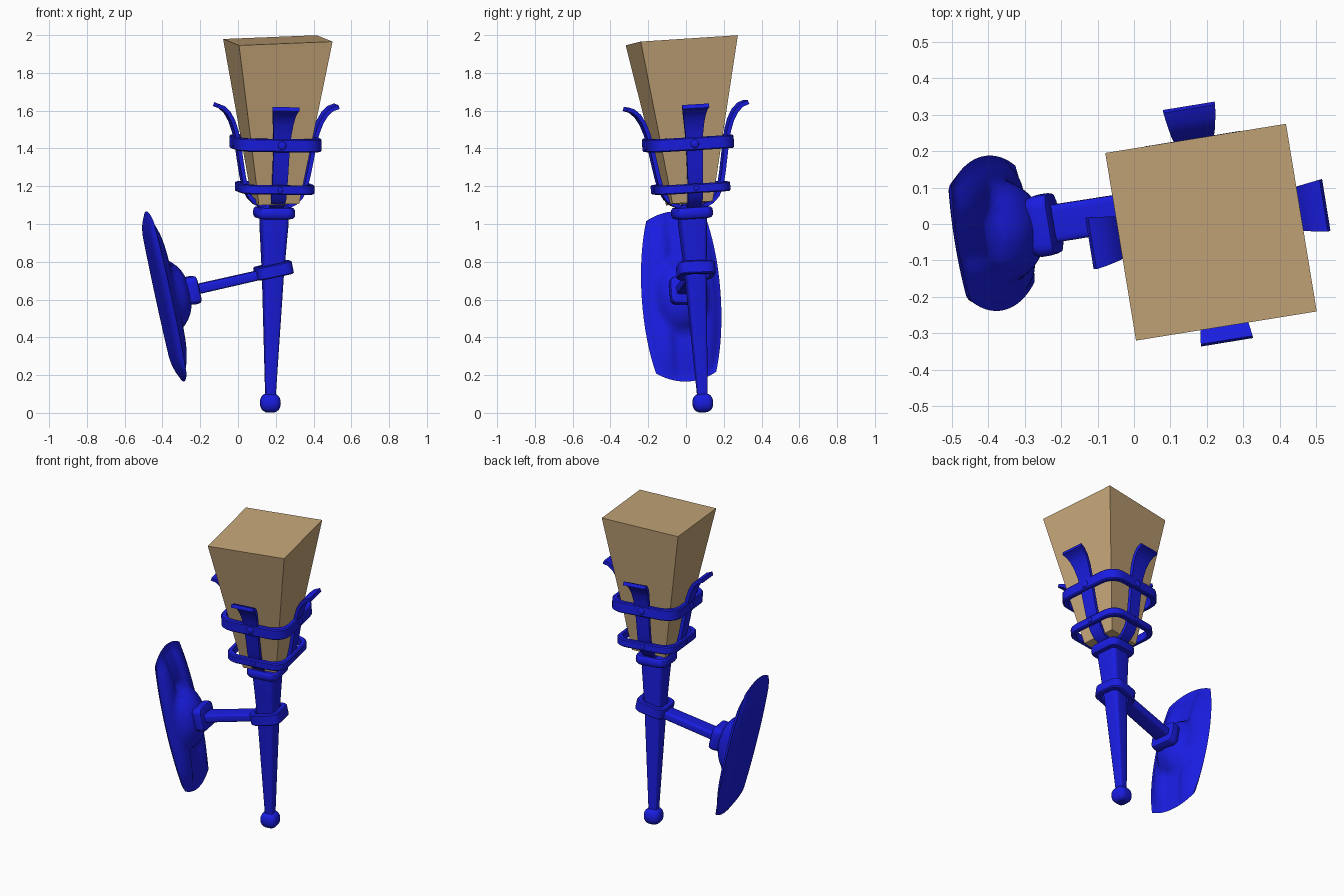
import bpy, bmesh, math
from mathutils import Matrix, Vector

if "Cube" in bpy.data.objects:
    bpy.data.objects.remove(bpy.data.objects["Cube"])

def material(name, rgb):
    m = bpy.data.materials.new(name)
    m.diffuse_color = (*rgb, 1)
    m.use_nodes = True
    m.node_tree.nodes["Principled BSDF"].inputs["Base Color"].default_value = m.diffuse_color
    return m

BLUE = material("blue_metal", (0.01, 0.012, 0.75))
TAN = material("tan_shade", (0.56, 0.38, 0.19))

def frame(origin, x, z):
    """Orthonormal frame with the given z axis and approximate x axis."""
    z = Vector(z).normalized()
    y = z.cross(Vector(x)).normalized()
    x = y.cross(z)
    m = Matrix((x, y, z)).transposed().to_4x4()
    m.translation = origin
    return m

def finish(name, bm, mat, matrix, angle=35):
    bmesh.ops.remove_doubles(bm, verts=bm.verts, dist=1e-5)
    bmesh.ops.recalc_face_normals(bm, faces=bm.faces)
    me = bpy.data.meshes.new(name)
    bm.to_mesh(me)
    bm.free()
    for p in me.polygons:
        p.use_smooth = True
    me.set_sharp_from_angle(angle=math.radians(angle))
    me.materials.append(mat)
    ob = bpy.data.objects.new(name, me)
    ob.matrix_world = matrix
    bpy.context.collection.objects.link(ob)
    return ob

def rounded_square(half, fillet, steps=5):
    pts = []
    for q in range(4):
        a0 = q * math.pi / 2
        c = Vector((half - fillet, half - fillet)).to_3d()
        c.rotate(Matrix.Rotation(a0, 3, 'Z'))
        for i in range(steps + 1):
            a = a0 + i / steps * math.pi / 2
            pts.append((c.x + fillet * math.cos(a), c.y + fillet * math.sin(a)))
    return pts

def loft(name, profile, matrix, round_=0.4, closed=False, stretch=(1, 1)):
    """Stack rounded squares given as (half width, z)."""
    bm = bmesh.new()
    loops = []
    for h, z in profile:
        loops.append([bm.verts.new((x * stretch[0], y * stretch[1], z))
                      for x, y in rounded_square(h, h * round_)])
    pairs = list(zip(loops, loops[1:]))
    if closed:
        pairs.append((loops[-1], loops[0]))
    else:
        bm.faces.new(loops[0])
        bm.faces.new(loops[-1])
    for a, b in pairs:
        for i in range(len(a)):
            j = (i + 1) % len(a)
            bm.faces.new((a[i], a[j], b[j], b[i]))
    return finish(name, bm, BLUE, matrix)

def band(name, half, z, height, thick, matrix, round_):
    c, h = 0.006, height / 2
    prof = [(half - thick, z - h), (half - c, z - h), (half, z - h + c),
            (half, z + h - c), (half - c, z + h), (half - thick, z + h)]
    return loft(name, prof, matrix, round_, closed=True)

# Leaning frame of the torch, and the tilted frame of the wall plate
T = frame((0.17, 0.092, 0), (0.987, 0.16, 0), (0.02, -0.057, 1))
P = frame((-0.415, -0.03, 0.61), (-0.155, 0.985, 0.03), (0.97, 0.155, 0.22))

# Shaft, bottom knob and neck collar
loft("shaft", [(0.025, 0.07), (0.053, 0.72), (0.066, 0.93), (0.071, 1.0), (0.071, 1.05)], T, 0.35)
knob = [(0.053 * max(0.25, math.cos(a)) ** 0.6, 0.053 + 0.05 * math.sin(a))
        for a in [math.radians(-90 + 15 * i) for i in range(13)]]
loft("bottom_knob", knob, T, 0.65)
loft("neck_collar", [(0.075, 1.03), (0.094, 1.034), (0.102, 1.045), (0.104, 1.06), (0.102, 1.08),
                     (0.094, 1.09), (0.06, 1.095), (0.05, 1.105)], T, 0.45)

# Cage bands with rivets
band("lower_band", 0.195, 1.193, 0.05, 0.026, T, 0.42)
band("upper_band", 0.225, 1.43, 0.07, 0.026, T, 0.42)
for k in range(4):
    turn = T @ Matrix.Rotation(k * math.pi / 2, 4, 'Z')
    for label, r, z, size in (("upper", 0.225, 1.43, 0.022), ("lower", 0.195, 1.193, 0.014)):
        bm = bmesh.new()
        bmesh.ops.create_uvsphere(bm, u_segments=12, v_segments=8, radius=size)
        finish(f"{label}_rivet_{k}", bm, BLUE,
               turn @ Matrix.Translation((r, 0, z)) @ Matrix.Diagonal((0.4, 1, 1, 1)))

# Four curved leaves that hold the shade: (radius, z, half width)
LEAF = [(0.02, 1.085, 0.035), (0.065, 1.095, 0.036), (0.105, 1.115, 0.038), (0.135, 1.145, 0.04),
        (0.158, 1.19, 0.04), (0.174, 1.26, 0.041), (0.19, 1.35, 0.042), (0.203, 1.43, 0.044),
        (0.217, 1.49, 0.048), (0.236, 1.545, 0.054), (0.262, 1.59, 0.061), (0.292, 1.618, 0.067),
        (0.325, 1.63, 0.072)]
for k in range(4):
    bm = bmesh.new()
    rows = []
    for i, (r, z, w) in enumerate(LEAF):
        a, b = LEAF[max(i - 1, 0)], LEAF[min(i + 1, len(LEAF) - 1)]
        d = Vector((b[0] - a[0], b[1] - a[1])).normalized()
        nx, nz = d.y * 0.011, -d.x * 0.011
        rows.append([bm.verts.new((r + s * nx, y, z + s * nz))
                     for s, y in ((1, -w), (1, w), (-1, w), (-1, -w))])
    for a, b in zip(rows, rows[1:]):
        for i in range(4):
            j = (i + 1) % 4
            bm.faces.new((a[i], a[j], b[j], b[i]))
    bm.faces.new(rows[0])
    bm.faces.new(rows[-1])
    finish(f"leaf_{k}", bm, BLUE, T @ Matrix.Rotation(k * math.pi / 2, 4, 'Z'))

# Tapered square shade
S = frame((0.211, -0.0225, 1.9725), (0.986, 0.159, 0.04), (-0.029, -0.07, 0.9965))
low = S.inverted() @ Vector((0.2, 0.018, 1.11))
bm = bmesh.new()
corners = ((-1, -1), (1, -1), (1, 1), (-1, 1))
top = [bm.verts.new((0.251 * x, 0.261 * y, 0)) for x, y in corners]
bot = [bm.verts.new((low.x + 0.108 * x, low.y + 0.108 * y, low.z)) for x, y in corners]
bm.faces.new(top)
bm.faces.new(bot)
for i in range(4):
    j = (i + 1) % 4
    bm.faces.new((bot[i], bot[j], top[j], top[i]))
finish("shade", bm, TAN, S, 20)

# Wall plate: rounded outline, central groove and raised boss (local x across, y up, z outward)
NU, NV = 24, 32
bm = bmesh.new()

def plate_point(i, j, front):
    u, v = 2 * i / NU - 1, 2 * j / NV - 1
    x = 0.212 * u * math.sqrt(1 - 0.42 * v * v)
    y = -0.462 * v * math.sqrt(1 - 0.2 * u * u)
    edge = max(abs(u), abs(v))
    z = 0.03 * edge ** 8
    if front:
        z += 0.078 * math.sqrt(max(0, (1 - u ** 4) * (1 - v ** 4))) * (1 - edge ** 8)
        z -= 0.02 / (1 + (x / 0.065) ** 8) * (1 - edge ** 8)
        boss = math.hypot(x / 0.14, y / 0.2)
        z = max(z, z + (0.165 - z) * max(0, 1 - boss ** 2.5) ** 0.8)
    return bm.verts.new((x, y, z))

for front in (True, False):
    g = [[plate_point(i, j, front) for j in range(NV + 1)] for i in range(NU + 1)]
    for i in range(NU):
        for j in range(NV):
            bm.faces.new((g[i][j], g[i + 1][j], g[i + 1][j + 1], g[i][j + 1]))
finish("wall_plate", bm, BLUE, P, 60)

# Arm with its collar on the plate
loft("plate_collar", [(0.07, 0.14), (0.08, 0.15), (0.084, 0.165), (0.084, 0.19),
                      (0.08, 0.203), (0.068, 0.208)], P, 0.4, stretch=(1, 0.88))
loft("arm", [(0.052, 0.17), (0.05, 0.555)], P, 0.4, stretch=(1, 0.5))

# Clamp band round the shaft, tilted with the arm
C = frame((0.188, 0.052, 0.755), (0.97, 0.155, 0.2), (-0.2, -0.06, 0.975))
band("shaft_clamp", 0.097, 0, 0.07, 0.028, C, 0.5)
